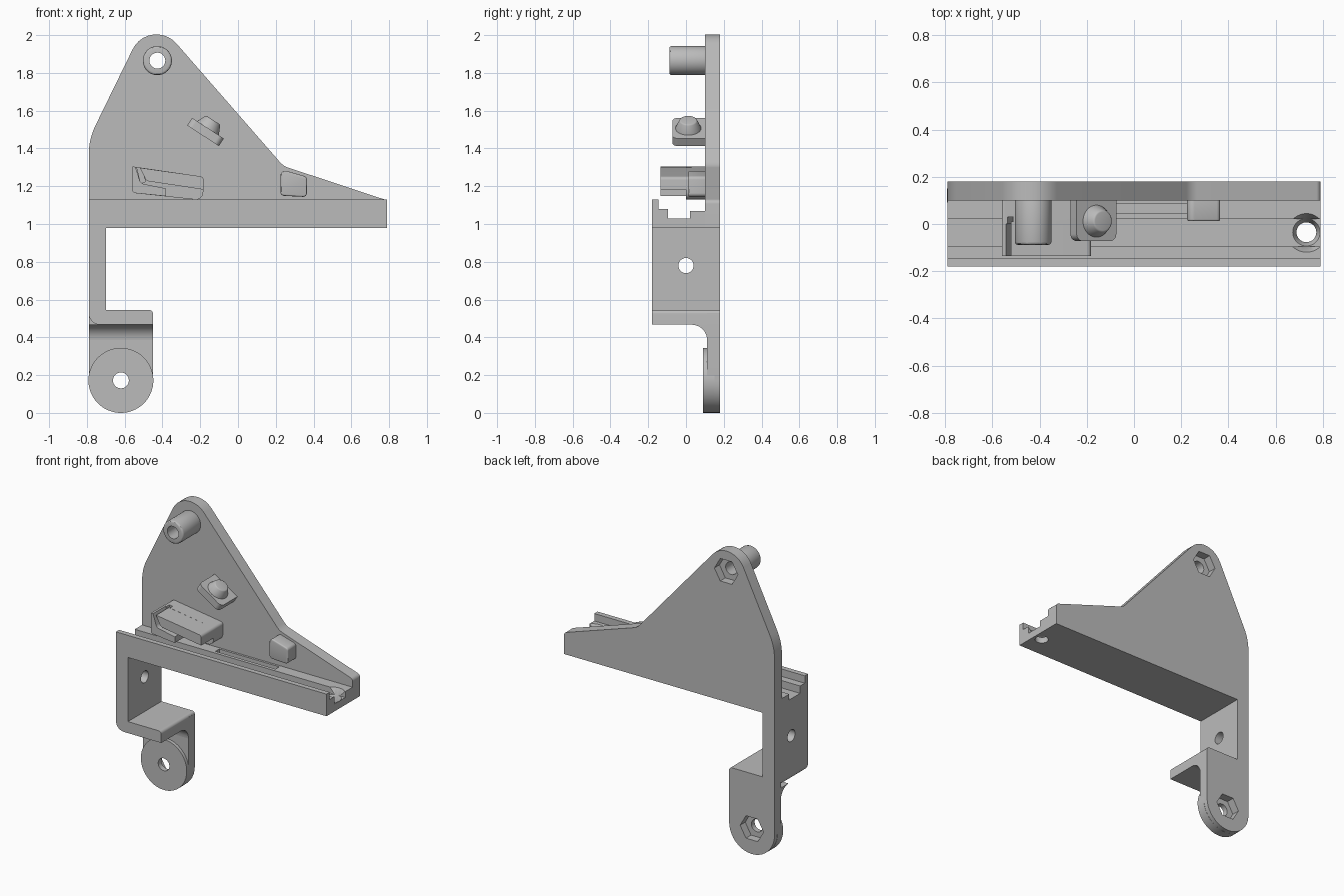
import bpy, bmesh, math
from mathutils import Vector, Matrix

if "Cube" in bpy.data.objects:
    bpy.data.objects.remove(bpy.data.objects["Cube"])

grey = bpy.data.materials.new("plain_grey")
grey.use_nodes = True
colour = (0.5, 0.5, 0.5, 1)
grey.diffuse_color = colour
grey.node_tree.nodes["Principled BSDF"].inputs["Base Color"].default_value = colour


def rounded(points, steps=10):
    """Outline from (u, v) or (u, v, radius) corners."""
    out = []
    for i, corner in enumerate(points):
        p = Vector(corner[:2])
        r = corner[2] if len(corner) > 2 else 0
        if not r:
            out.append(p)
            continue
        a = (Vector(points[i - 1][:2]) - p).normalized()
        b = (Vector(points[(i + 1) % len(points)][:2]) - p).normalized()
        half = a.angle(b) / 2
        centre = p + (a + b).normalized() * r / math.sin(half)
        s = p + a * r / math.tan(half) - centre
        e = p + b * r / math.tan(half) - centre
        start = math.atan2(s.y, s.x)
        sweep = math.atan2(s.x * e.y - s.y * e.x, s.dot(e))
        for k in range(steps + 1):
            t = start + sweep * k / steps
            out.append(centre + r * Vector((math.cos(t), math.sin(t))))
    return out


def finish(bm, name):
    bmesh.ops.recalc_face_normals(bm, faces=bm.faces)
    mesh = bpy.data.meshes.new(name)
    bm.to_mesh(mesh)
    bm.free()
    mesh.materials.append(grey)
    ob = bpy.data.objects.new(name, mesh)
    bpy.context.collection.objects.link(ob)
    return ob


def prism(name, points, axis, lo, hi):
    """Extrude an outline along x (outline y, z), y (x, z) or z (x, y)."""
    place = {"x": lambda p, d: (d, p.x, p.y),
             "y": lambda p, d: (p.x, d, p.y),
             "z": lambda p, d: (p.x, p.y, d)}[axis]
    outline = rounded(points)
    bm = bmesh.new()
    a = [bm.verts.new(place(p, lo)) for p in outline]
    b = [bm.verts.new(place(p, hi)) for p in outline]
    bm.faces.new(a)
    bm.faces.new(b)
    for i in range(len(a)):
        j = (i + 1) % len(a)
        bm.faces.new((a[i], a[j], b[j], b[i]))
    return finish(bm, name)


def cone(name, start, end, r1, r2=None, sides=48):
    start, end = Vector(start), Vector(end)
    d = end - start
    bm = bmesh.new()
    turn = Matrix.Translation((start + end) / 2) @ d.to_track_quat("Z", "X").to_matrix().to_4x4()
    bmesh.ops.create_cone(bm, cap_ends=True, segments=sides, radius1=r1,
                          radius2=r1 if r2 is None else r2, depth=d.length, matrix=turn)
    return finish(bm, name)


def apply(ob, mod):
    bpy.ops.object.select_all(action="DESELECT")
    bpy.context.view_layer.objects.active = ob
    ob.select_set(True)
    bpy.ops.object.modifier_apply(modifier=mod.name)


def cut(targets, cutter):
    for ob in targets:
        mod = ob.modifiers.new("cut", "BOOLEAN")
        mod.operation, mod.solver, mod.object = "DIFFERENCE", "EXACT", cutter
        apply(ob, mod)
    bpy.data.objects.remove(cutter)


def soften(ob, width):
    mod = ob.modifiers.new("soften", "BEVEL")
    mod.width, mod.segments, mod.limit_method = width, 3, "ANGLE"
    mod.angle_limit = math.radians(40)
    apply(ob, mod)


FRONT, BACK, FACE = -0.18, 0.18, 0.10

# Triangular back plate
plate = prism("back_plate", [(-0.79, 0.98), (-0.79, 1.449, 0.35), (-0.465, 2.115, 0.14),
                             (0.24, 1.307, 0.1), (0.79, 1.125, 0.025), (0.79, 0.98)],
              "y", FACE, BACK)

# Stepped channel rail with a groove and countersunk hole
rail = prism("channel_rail", [(FRONT, 0.98), (FRONT, 1.13), (-0.145, 1.13), (-0.145, 1.08),
                              (-0.095, 1.08), (-0.095, 1.03), (0.022, 1.03), (0.022, 1.07),
                              (FACE, 1.07), (FACE, 0.98)], "x", -0.79, 0.79)
cut([rail], prism("groove", [(-0.2, 0.045), (0.25, 0.045), (0.25, 0.085), (-0.2, 0.085)],
                  "z", 1.03, 1.2))
cut([rail], cone("screw_hole", (0.73, -0.035, 0.9), (0.73, -0.035, 1.2), 0.042))
cut([rail], cone("countersink", (0.73, -0.035, 1.0), (0.73, -0.035, 1.1), 0.042, 0.095))

# Strap and shelf in one bent bracket
bracket = prism("strap_and_shelf", [(-0.79, 0.98), (-0.79, 0.467, 0.06), (-0.45, 0.467),
                                    (-0.45, 0.545, 0.02), (-0.70, 0.545), (-0.70, 0.98)],
                "y", FRONT, BACK)
cut([bracket], cone("strap_hole", (-0.9, 0, 0.78), (-0.6, 0, 0.78), 0.04))

# Lower mounting tab, its fillet and its round pad
tab = prism("mounting_tab", [(-0.79, 0.53), (-0.79, 0, 0.1699), (-0.45, 0, 0.1699),
                             (-0.45, 0.53)], "y", 0.112, BACK)
prism("tab_fillet", [(0.03, 0.467), (0.112, 0.467, 0), (0.112, 0.385)] +
      [(0.03 + 0.082 * math.cos(t * math.pi / 16), 0.385 + 0.082 * math.sin(t * math.pi / 16))
       for t in range(1, 8)], "x", -0.79, -0.45)
pad = cone("round_pad", (-0.62, 0.09, 0.172), (-0.62, 0.15, 0.172), 0.172, sides=64)

# Hollow peg near the top
peg = cone("hollow_peg", (-0.427, -0.088, 1.865), (-0.427, 0.11, 1.865), 0.077)
soften(peg, 0.012)

# Bolt holes with hexagonal nut pockets at the back
for x, z, parts in ((-0.427, 1.865, [plate, peg]), (-0.62, 0.172, [tab, pad])):
    cut(parts, cone("bolt_hole", (x, -0.3, z), (x, 0.3, z), 0.042))
    pocket = cone("nut_pocket", (x, 0.125, z), (x, 0.3, z), 0.088, sides=6)
    cut(parts, pocket)

# Slotted catch: base, front body and an L-shaped lip
catch_base = prism("catch_base", [(-0.56, 1.305, 0.01), (-0.182, 1.25, 0.02),
                                  (-0.185, 1.125, 0.04), (-0.56, 1.165, 0.02)],
                   "y", 0.0, FACE + 0.01)
body = prism("catch_body", [(-0.52, 1.298), (-0.182, 1.25, 0.02), (-0.182, 1.182),
                            (-0.485, 1.228, 0.03)], "y", -0.135, 0.01)
lip = prism("catch_lip", [(-0.56, 1.305, 0.005), (-0.543, 1.302), (-0.515, 1.215, 0.03),
                          (-0.38, 1.188), (-0.38, 1.147), (-0.56, 1.165, 0.02)],
            "y", -0.135, 0.01)
cut([catch_base], prism("catch_slot", [(-0.543, 1.33), (-0.52, 1.33), (-0.49, 1.225),
                                       (-0.515, 1.215)], "y", -0.1, 0.03))

# Tilted button: rounded plate with a tapered knob
button = prism("button_plate", [(-0.10, -0.072, 0.03), (0.10, -0.072, 0.03),
                                (0.10, 0.11), (-0.10, 0.11)], "z", -0.024, 0.024)
knob = cone("button_knob", (0, 0.012, 0.015), (0, 0.012, 0.075), 0.072, 0.045)
soften(knob, 0.006)
tilt = Matrix.Translation((-0.172, 0, 1.487)) @ Matrix.Rotation(math.radians(33), 4, "Y")
for ob in (button, knob):
    ob.data.transform(tilt)

# Small stop block on the right
stop = prism("stop_block", [(0.225, 1.29, 0.025), (0.365, 1.25, 0.02), (0.365, 1.143, 0.02),
                            (0.225, 1.15, 0.02)], "y", 0.012, FACE + 0.01)
soften(stop, 0.008)

# Smooth curves, sharp edges
bpy.ops.object.select_all(action="DESELECT")
for ob in bpy.context.collection.objects:
    if ob.type == "MESH":
        ob.select_set(True)
        bpy.context.view_layer.objects.active = ob
bpy.ops.object.shade_smooth_by_angle(angle=math.radians(30))
